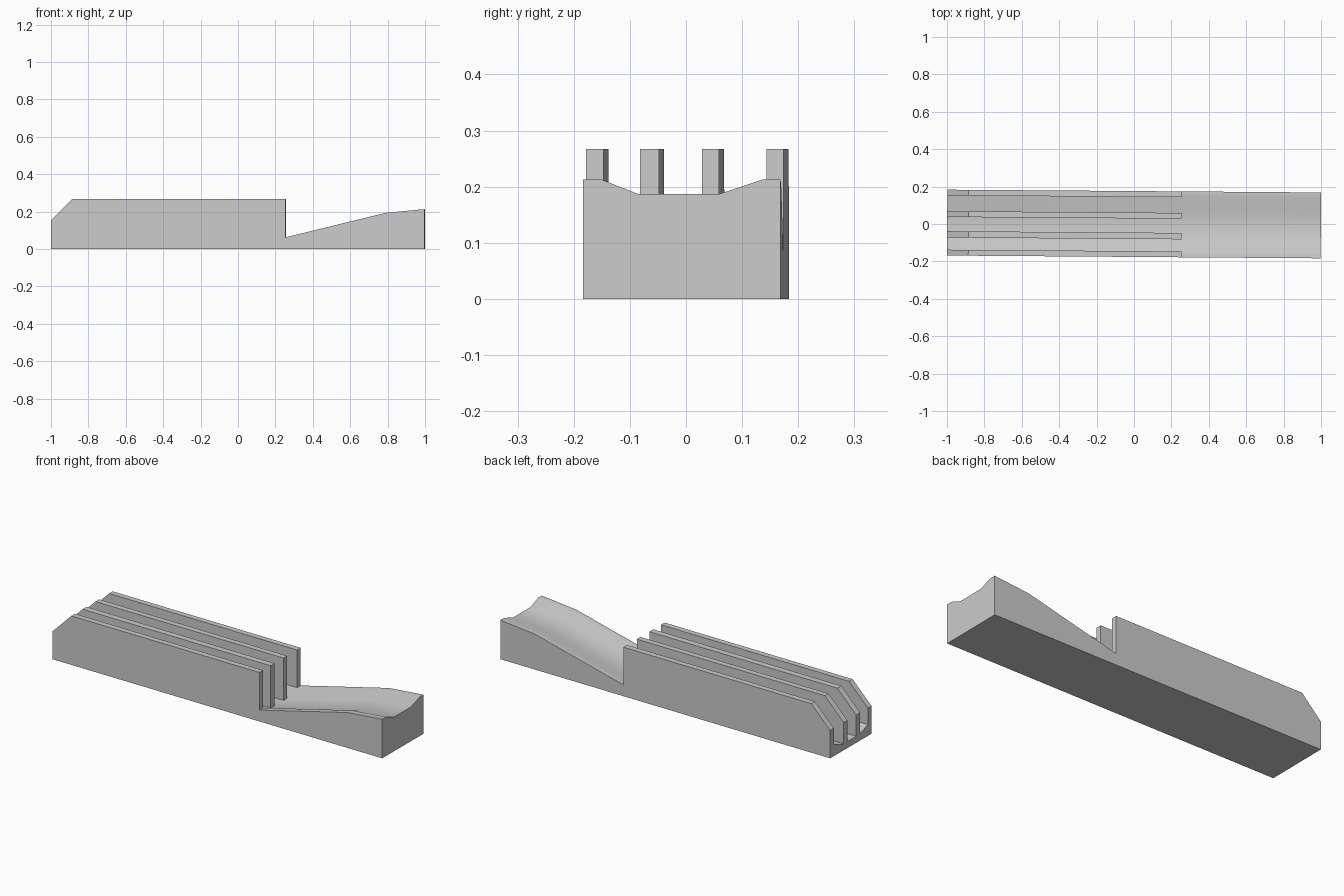
import bpy, bmesh

if "Cube" in bpy.data.objects:
    bpy.data.objects.remove(bpy.data.objects["Cube"])

TILT = -0.0075          # the whole piece sits very slightly turned about z
HALF_W = 0.176
STEP_X = 0.255          # where the fins end and the ramp begins


def make_object(name, bm, smooth=False):
    bmesh.ops.recalc_face_normals(bm, faces=bm.faces)
    mesh = bpy.data.meshes.new(name)
    bm.to_mesh(mesh)
    bm.free()
    obj = bpy.data.objects.new(name, mesh)
    bpy.context.collection.objects.link(obj)
    obj.rotation_euler.z = TILT
    if smooth:
        bpy.ops.object.select_all(action='DESELECT')
        obj.select_set(True)
        bpy.context.view_layer.objects.active = obj
        bpy.ops.object.shade_smooth_by_angle(angle=0.52)
    return obj


def loft(name, sections, smooth=False):
    """Join matching closed cross-sections and cap both ends."""
    bm = bmesh.new()
    rings = [[bm.verts.new(p) for p in s] for s in sections]
    n = len(rings[0])
    for a, b in zip(rings, rings[1:]):
        for i in range(n):
            j = (i + 1) % n
            bm.faces.new((a[i], a[j], b[j], b[i]))
    bm.faces.new(rings[0])
    bm.faces.new(rings[-1])
    return make_object(name, bm, smooth)


# Base: shallow channel across its top, flat under the fins, then a rising ramp
channel = [(-HALF_W, 0), (-0.144, 0), (-0.078, -0.026),
           (0.067, -0.026), (0.145, 0), (HALF_W, 0)]
stations = [(-0.999, 0.062), (STEP_X, 0.062), (0.79, 0.193), (0.999, 0.213)]
loft("base_with_ramp",
     [[(x, -HALF_W, 0)] + [(x, y, z + dz) for y, dz in channel] + [(x, HALF_W, 0)]
      for x, z in stations], smooth=True)

# Fins: four long upright plates with a chamfered outer end
fins = [(-HALF_W, -0.145, 0.062), (-0.080, -0.046, 0.034),
        (0.030, 0.061, 0.034), (0.145, HALF_W, 0.062)]
for i, (y0, y1, bottom) in enumerate(fins, 1):
    side = [(-0.999, bottom), (STEP_X, bottom), (STEP_X, 0.267),
            (-0.885, 0.267), (-0.999, 0.152)]
    loft(f"fin_{i}", [[(x, y, z) for x, z in side] for y in (y0, y1)])
